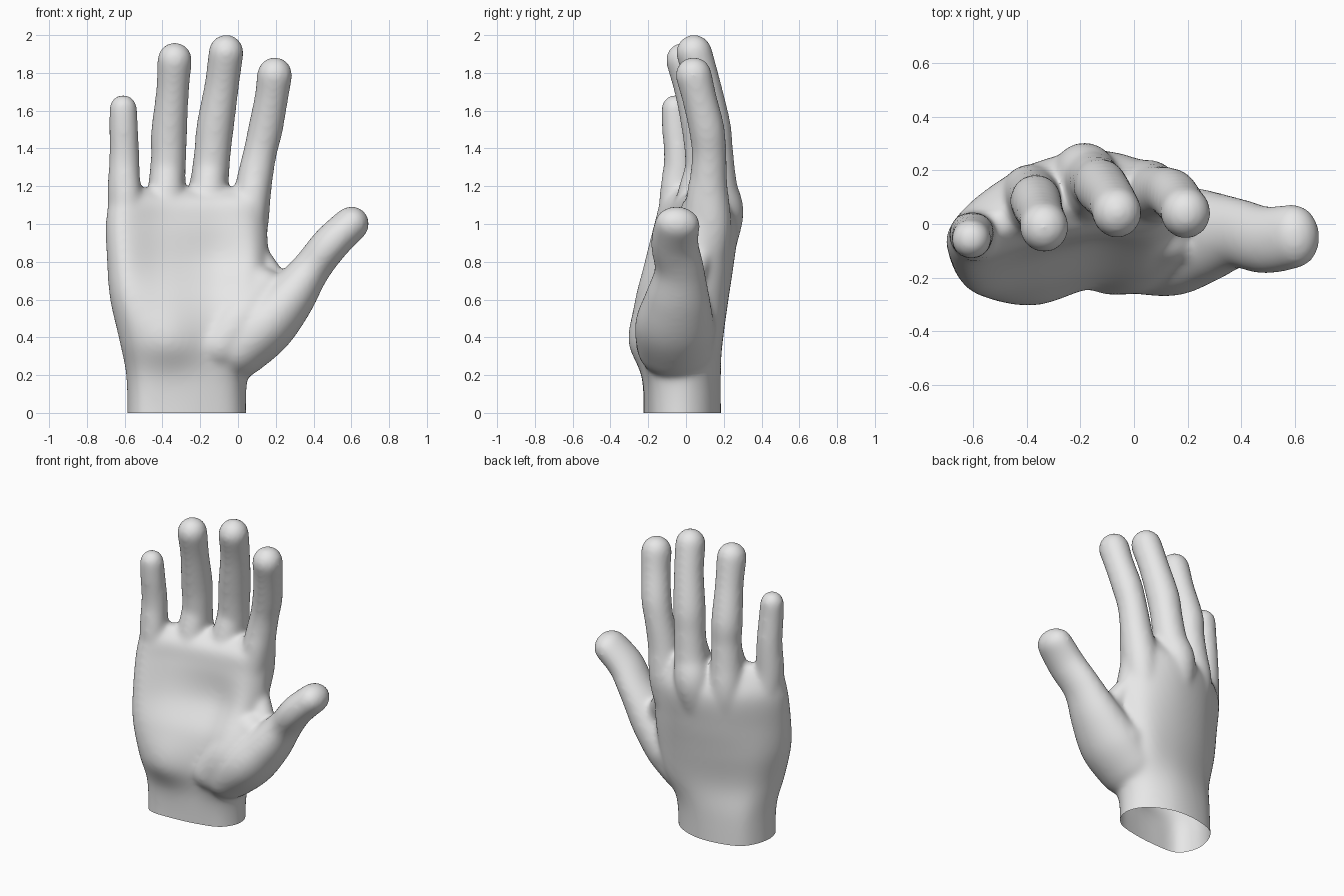
import bpy, bmesh, math
from mathutils import Vector

if "Cube" in bpy.data.objects:
    bpy.data.objects.remove(bpy.data.objects["Cube"])

SKIN = bpy.data.materials.new("matte_grey")
SKIN.diffuse_color = (0.8, 0.8, 0.8, 1)
SKIN.use_nodes = True
SKIN.node_tree.nodes["Principled BSDF"].inputs["Base Color"].default_value = SKIN.diffuse_color


def spline(pts, steps, closed=False):
    """Catmull-Rom interpolation through points of any dimension."""
    n, out = len(pts), []
    get = (lambda i: pts[i % n]) if closed else (lambda i: pts[max(0, min(n - 1, i))])
    for i in range(n if closed else n - 1):
        a, b, c, d = (get(i + k) for k in (-1, 0, 1, 2))
        for s in range(steps):
            t = s / steps
            out.append(tuple(
                0.5 * (2 * q + (r - p) * t + (2 * p - 5 * q + 4 * r - w) * t * t
                       + (3 * q - p - 3 * r + w) * t ** 3)
                for p, q, r, w in zip(a, b, c, d)))
    if not closed:
        out.append(tuple(pts[-1]))
    return out


def loft(bm, rings):
    """Closed skin over a series of rings with equal point counts."""
    vs = [[bm.verts.new(p) for p in ring] for ring in rings]
    n = len(vs[0])
    for lo, hi in zip(vs, vs[1:]):
        for j in range(n):
            k = (j + 1) % n
            bm.faces.new((lo[j], lo[k], hi[k], hi[j]))
    bm.faces.new(vs[0][::-1])
    bm.faces.new(vs[-1])


def digit(bm, path, depth=1.0, sides=24):
    """Round-ended tube along (x, y, z, radius) points."""
    pts = spline(path, 6)
    P = [Vector(p[:3]) for p in pts]
    n = len(P)
    T = [(P[min(i + 1, n - 1)] - P[max(i - 1, 0)]).normalized() for i in range(n)]
    row = [(P[i], T[i], pts[i][3]) for i in range(n)]
    caps = [math.radians(a) for a in (18, 36, 54, 70, 83)]
    r0, r1 = pts[0][3], pts[-1][3]
    row = ([(P[0] - T[0] * r0 * math.sin(a), T[0], r0 * math.cos(a)) for a in reversed(caps)]
           + row
           + [(P[-1] + T[-1] * r1 * math.sin(a), T[-1], r1 * math.cos(a)) for a in caps])
    rings = []
    for p, t, r in row:
        side = Vector((0, 1, 0)).cross(t).normalized()
        back = t.cross(side)
        rings.append([p + side * r * math.cos(a) + back * r * depth * math.sin(a)
                      for a in (2 * math.pi * k / sides for k in range(sides))])
    loft(bm, rings)


bm = bmesh.new()

# Wrist and palm: z, left x, right x, left y, four front y, right y, four back y
sections = [
    (-0.15, -.59, .047, -.06, -.21, -.225, -.20, -.15, -.03, .115, .18, .175, .095),
    (0.17, -.59, .05, -.07, -.21, -.23, -.21, -.165, -.02, .10, .17, .18, .11),
    (0.38, -.628, .12, -.11, -.26, -.305, -.235, -.24, .0, .06, .155, .195, .16),
    (0.60, -.678, .16, -.11, -.26, -.25, -.19, -.20, .02, .06, .18, .225, .18),
    (0.80, -.695, .165, -.09, -.22, -.15, -.075, -.09, .06, .065, .205, .255, .20),
    (1.00, -.702, .155, -.06, -.17, -.10, -.05, -.03, .09, .075, .215, .275, .215),
    (1.12, -.685, .16, -.05, -.135, -.065, -.02, .00, .10, .04, .16, .215, .18),
    (1.19, -.66, .15, -.04, -.075, .02, .07, .07, .11, .00, .10, .16, .145),
]
stations = (.1, .35, .65, .9)
rings = []
for s in spline(sections, 6):
    z, xl, xr, yl, yr = s[0], s[1], s[2], s[3], s[8]
    at = [xl + (xr - xl) * u for u in stations]
    outline = ([(xl, yl)] + list(zip(at, s[4:8])) + [(xr, yr)]
               + list(zip(at, s[9:13]))[::-1])
    rings.append([(x, y, z) for x, y in spline(outline, 5, closed=True)])
loft(bm, rings)

# Little finger, starting at its bone in the palm
digit(bm, [(-.56, -.04, .7, .08), (-.585, -.03, .95, .09), (-.602, -.04, 1.15, .09),
           (-.602, -.037, 1.35, .081), (-.605, -.05, 1.5, .078), (-.608, -.057, 1.612, .075)])
# Ring finger
digit(bm, [(-.40, .07, .7, .085), (-.39, .115, 1.0, .105), (-.377, .10, 1.2, .1),
           (-.368, .09, 1.35, .094), (-.365, .08, 1.48, .097), (-.347, .03, 1.7, .088),
           (-.335, -.013, 1.87, .093)], 1.03)
# Middle finger
digit(bm, [(-.21, .11, .7, .085), (-.19, .185, 1.03, .115), (-.155, .165, 1.2, .104),
           (-.135, .15, 1.38, .098), (-.12, .135, 1.52, .1), (-.085, .09, 1.74, .092),
           (-.063, .042, 1.91, .094)], 1.03)
# Index finger
digit(bm, [(.0, .095, .7, .095), (.05, .13, .97, .107), (.082, .12, 1.2, .098),
           (.115, .122, 1.37, .09), (.145, .11, 1.5, .093), (.177, .07, 1.67, .09),
           (.194, .04, 1.79, .095)], 1.03)
# Soft pads where the fingers meet the palm
for x, y, top_x, top_y, r in ((-.59, -.065, -.602, -.045, .085), (-.385, .015, -.372, .08, .093),
                              (-.17, .07, -.146, .14, .095), (.055, .075, .1, .113, .09)):
    digit(bm, [(x, y, 1.0, r), ((x + top_x) / 2, (y + top_y) / 2, 1.16, r),
               (top_x, top_y, 1.3, r * .9)])
# Thumb
digit(bm, [(.0, -.055, .34, .16), (.14, -.06, .465, .165), (.27, -.045, .605, .137),
           (.385, -.035, .76, .104), (.49, -.06, .895, .1), (.6, -.045, 1.0, .095)], 1.28)
# Fleshy mound running from the thumb into the palm
digit(bm, [(-.09, -.12, .36, .14), (.02, -.10, .5, .145), (.13, -.04, .66, .11)], 1.05)
# Web between thumb and index finger
digit(bm, [(.1, .04, .45, .11), (.19, .01, .66, .075), (.12, .07, .82, .06)], 1.1)

bmesh.ops.recalc_face_normals(bm, faces=bm.faces)
me = bpy.data.meshes.new("hand_parts")
bm.to_mesh(me)
bm.free()
hand = bpy.data.objects.new("hand", me)
bpy.context.scene.collection.objects.link(hand)

# Fuse the parts into one soft skin
m = hand.modifiers.new("fuse", 'REMESH')
m.mode, m.voxel_size = 'VOXEL', 0.0125
m = hand.modifiers.new("soften", 'SMOOTH')
m.factor, m.iterations = 0.5, 30
bpy.context.view_layer.update()
dg = bpy.context.evaluated_depsgraph_get()
skin = bpy.data.meshes.new_from_object(hand.evaluated_get(dg))
hand.modifiers.clear()
hand.data = skin

# Open wrist at ground level
bm = bmesh.new()
bm.from_mesh(skin)
bmesh.ops.bisect_plane(bm, geom=bm.verts[:] + bm.edges[:] + bm.faces[:],
                       plane_co=(0, 0, 0), plane_no=(0, 0, 1), clear_inner=True)
for f in bm.faces:
    f.smooth = True
bm.to_mesh(skin)
bm.free()
skin.name = "hand"
skin.materials.clear()
skin.materials.append(SKIN)
